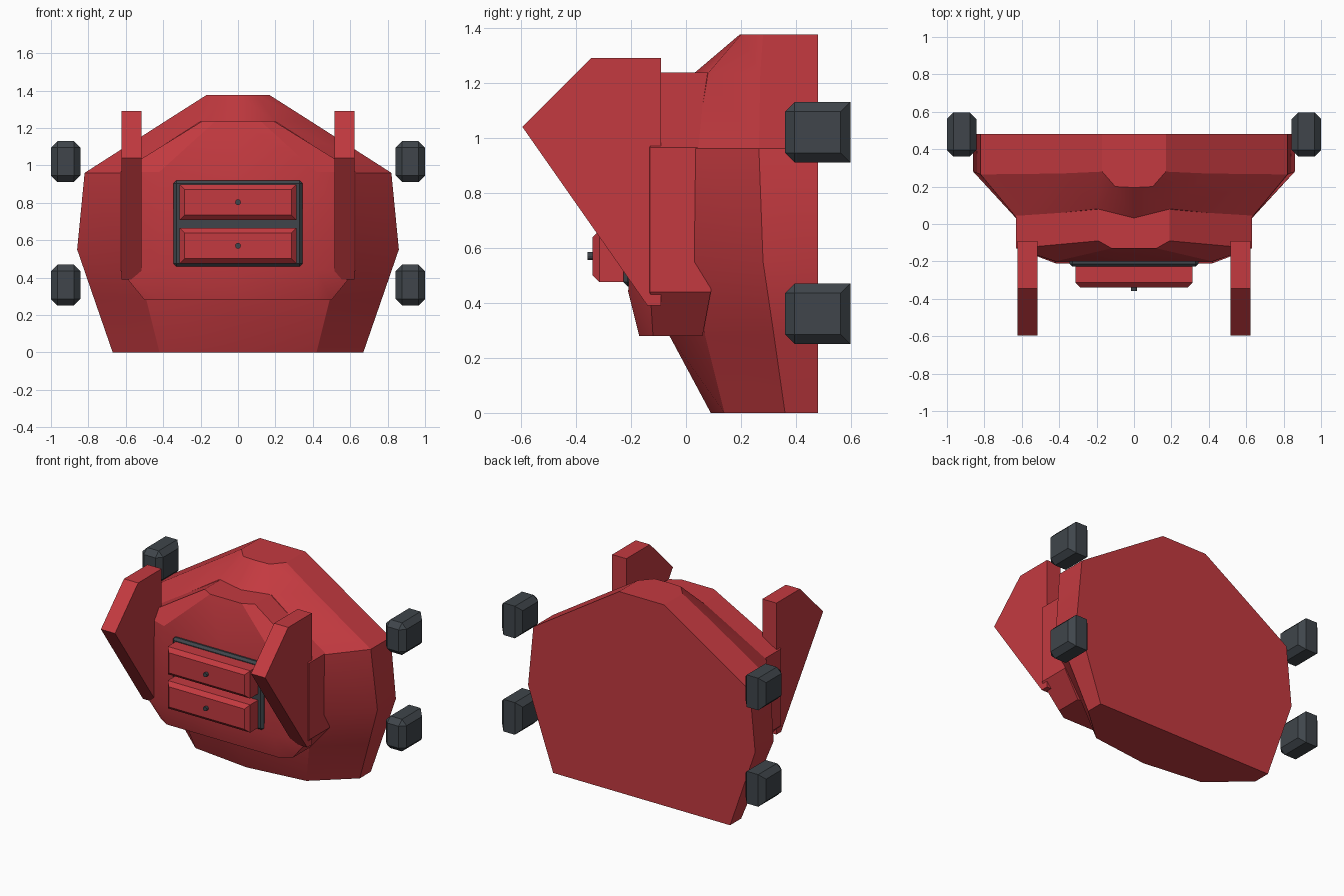
import bpy, bmesh
from math import radians, pi
from mathutils import Matrix, Vector

if "Cube" in bpy.data.objects:
    bpy.data.objects.remove(bpy.data.objects["Cube"], do_unlink=True)


def material(name, rgb):
    m = bpy.data.materials.new(name)
    m.use_nodes = True
    color = (*rgb, 1)
    m.diffuse_color = color
    m.node_tree.nodes["Principled BSDF"].inputs["Base Color"].default_value = color
    return m


red = material("red shell", (0.55, 0.042, 0.051))
dark = material("dark rubber", (0.05, 0.06, 0.07))


def finish(name, bm, mat, smooth=False):
    bmesh.ops.recalc_face_normals(bm, faces=bm.faces)
    mesh = bpy.data.meshes.new(name)
    bm.to_mesh(mesh)
    bm.free()
    mesh.materials.append(mat)
    obj = bpy.data.objects.new(name, mesh)
    bpy.context.collection.objects.link(obj)
    if smooth:
        bpy.ops.object.select_all(action='DESELECT')
        obj.select_set(True)
        bpy.context.view_layer.objects.active = obj
        bpy.ops.object.shade_smooth_by_angle(angle=radians(25))
    return obj


def symmetric_loft(name, sections, mat):
    """Stack horizontal sections; each half runs from the back to x = 0."""
    bm = bmesh.new()
    rings = []
    for z, half in sections:
        outline = half + [(-x, y) for x, y in reversed(half[:-1])]
        rings.append([bm.verts.new((x, y, z)) for x, y in outline])
    for low, high in zip(rings, rings[1:]):
        for i in range(len(low)):
            j = (i + 1) % len(low)
            bm.faces.new((low[i], low[j], high[j], high[i]))
    bm.faces.new(rings[0])
    bm.faces.new(rings[-1])
    return finish(name, bm, mat, smooth=True)


def chamfered_box(name, low, high, mat, width, chosen):
    """Box whose edges accepted by the rule are chamfered."""
    low, high = Vector(low), Vector(high)
    bm = bmesh.new()
    place = Matrix.Translation((low + high) / 2) @ Matrix.Diagonal((*(high - low), 1))
    bmesh.ops.create_cube(bm, size=1, matrix=place)
    edges = [e for e in bm.edges if chosen(e)]
    bmesh.ops.bevel(bm, geom=edges, offset=width, segments=1, affect='EDGES', profile=0.5)
    return finish(name, bm, mat)


# Main shell with a flat back
symmetric_loft("body_shell", [
    (0.0, [(0.67, 0.48), (0.67, 0.36), (0.42, 0.14), (0, 0.09)]),
    (0.28, [(0.767, 0.48), (0.767, 0.32), (0.49, 0.07), (0, -0.06)]),
    (0.55, [(0.86, 0.48), (0.86, 0.28), (0.63, 0.03), (0, -0.1)]),
    (0.96, [(0.82, 0.48), (0.82, 0.265), (0.63, 0.035), (0, -0.05)]),
    (1.235, [(0.39, 0.48), (0.39, 0.27), (0.2, 0.08), (0, 0.03)]),
    (1.375, [(0.17, 0.48), (0.17, 0.28), (0.1, 0.2), (0, 0.195)]),
], red)

# Raised front panel
symmetric_loft("front_panel", [
    (0.28, [(0.5, 0.06), (0.5, -0.12), (0.42, -0.17), (0, -0.17)]),
    (0.44, [(0.63, 0.09), (0.63, -0.13), (0.42, -0.21), (0, -0.21)]),
    (0.965, [(0.63, 0.09), (0.63, -0.13), (0.42, -0.2), (0, -0.2)]),
    (1.237, [(0.19, 0.09), (0.19, -0.09), (0.12, -0.13), (0, -0.13)]),
], red)

# Pointed fins on both sides
fin_profile = [(-0.595, 1.04), (-0.345, 1.29), (-0.09, 1.29), (-0.09, 0.39), (-0.14, 0.39)]
for side, s in (("left", 1), ("right", -1)):
    bm = bmesh.new()
    face = bm.faces.new([bm.verts.new((s * 0.515, y, z)) for y, z in fin_profile])
    result = bmesh.ops.extrude_face_region(bm, geom=[face], use_keep_orig=True)
    moved = [v for v in result["geom"] if isinstance(v, bmesh.types.BMVert)]
    bmesh.ops.translate(bm, verts=moved, vec=(s * 0.107, 0, 0))
    finish(side + "_fin", bm, red)


# Side blocks: every edge chamfered except the upper and lower back ones
def block_edge(edge):
    a, b = (v.co for v in edge.verts)
    return not (abs(a.x - b.x) > 0.01 and a.y > 0.5)


for side, s in (("left", 1), ("right", -1)):
    for level, z in (("lower", 0.25), ("upper", 0.91)):
        x0, x1 = sorted((s * 0.843, s * 1.0))
        chamfered_box(f"{side}_{level}_block", (x0, 0.36, z), (x1, 0.597, z + 0.22),
                      dark, 0.035, block_edge)


# Drawer frame and two drawers with knobs
def front_edge(edge):
    middle = (edge.verts[0].co + edge.verts[1].co) / 2
    return middle.y < min(f.calc_center_median().y for f in edge.link_faces) + 0.2 and \
        all(v.co.y < -0.21 for v in edge.verts)


chamfered_box("drawer_frame", (-0.345, -0.228, 0.46), (0.345, -0.17, 0.918),
              dark, 0.015, lambda e: True)
for level, z, knob_z in (("lower", 0.475, 0.57), ("upper", 0.708, 0.803)):
    chamfered_box(level + "_drawer", (-0.312, -0.34, z), (0.312, -0.2, z + 0.19),
                  red, 0.026, front_edge)
    bm = bmesh.new()
    turn = Matrix.Translation((0, -0.345, knob_z)) @ Matrix.Rotation(pi / 2, 4, 'X')
    bmesh.ops.create_cone(bm, cap_ends=True, segments=12, radius1=0.015, radius2=0.015,
                          depth=0.026, matrix=turn)
    finish(level + "_knob", bm, dark, smooth=True)
